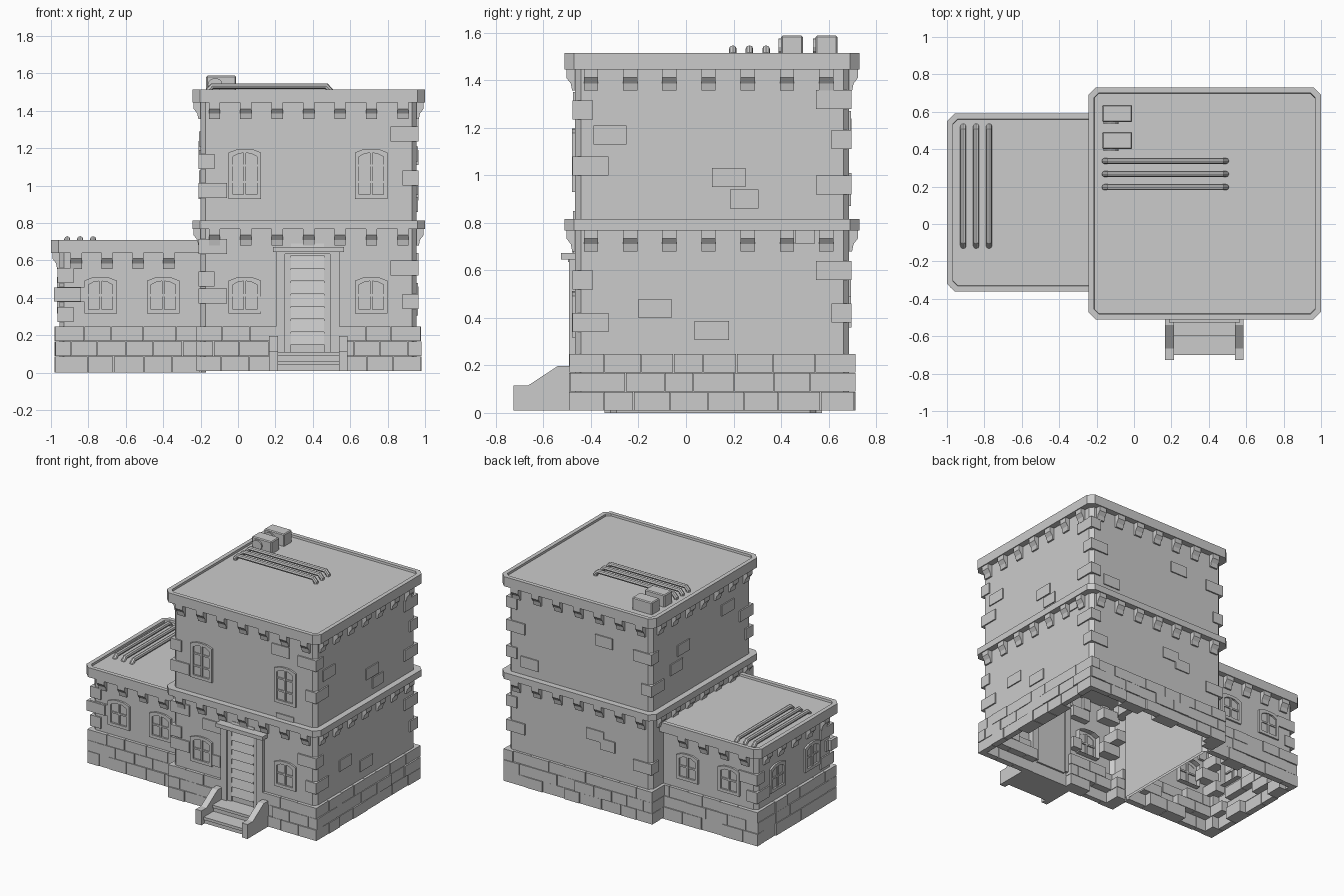
import bpy, bmesh, math, random

if "Cube" in bpy.data.objects:
    bpy.data.objects.remove(bpy.data.objects["Cube"])
random.seed(4)


def finish(bm, name):
    bmesh.ops.recalc_face_normals(bm, faces=bm.faces)
    me = bpy.data.meshes.new(name)
    bm.to_mesh(me)
    bm.free()
    ob = bpy.data.objects.new(name, me)
    bpy.context.collection.objects.link(ob)
    return ob


def skin(bm, loops, cap0=True, cap1=True):
    """Join successive closed loops of points with quads."""
    vs = [[bm.verts.new(p) for p in lp] for lp in loops]
    n = len(vs[0])
    for a, b in zip(vs, vs[1:]):
        for i in range(n):
            bm.faces.new((a[i], a[(i + 1) % n], b[(i + 1) % n], b[i]))
    if cap0:
        bm.faces.new(vs[0][::-1])
    if cap1:
        bm.faces.new(vs[-1])


def octagon(r, z, inset, c):
    x0, x1, y0, y1 = r[0] + inset, r[1] - inset, r[2] + inset, r[3] - inset
    return [(x, y, z) for x, y in [(x0 + c, y0), (x1 - c, y0), (x1, y0 + c), (x1, y1 - c),
                                   (x1 - c, y1), (x0 + c, y1), (x0, y1 - c), (x0, y0 + c)]]


def at(wall, u, z, d):
    """Point on a wall: u along it, z up, d outward."""
    axis, sign, pos = wall
    return (u, pos + sign * d, z) if axis == 'y' else (pos + sign * d, u, z)


def slab(bm, wall, outline, d0, d1):
    skin(bm, [[at(wall, u, z, d) for u, z in outline] for d in (d0, d1)])


def block(bm, wall, u0, u1, z0, z1, d0, d1):
    slab(bm, wall, [(u0, z0), (u1, z0), (u1, z1), (u0, z1)], d0, d1)


def corbels(bm, wall, centres, z):
    prof = [(-.02, z), (.037, z), (.037, z - .035), (.018, z - .06), (.012, z - .09), (-.02, z - .09)]
    for c in centres:
        skin(bm, [[at(wall, c + s, h, d) for d, h in prof] for s in (-.03, .03)])


def base_course(bm, wall, spans, z0):
    for row in range(3):
        for a, b in spans:
            u = a
            while u < b - .001:
                w = random.uniform(.12, .18) * (.55 if u == a and row % 2 else 1)
                e = b if b - u - w < .06 else u + w
                za = z0 if row == 0 else .01 + row * .08
                block(bm, wall, u, e - .003, za, .087 + row * .08,
                      -random.choice((.02, .07)), random.uniform(.018, .027))
                u = e


MAIN = (-.2, .955, -.467, .687)
ANNEX = (-.955, -.17, -.317, .547)
FRONT, BACK = ('y', -1, -.467), ('y', 1, .687)
LEFT, RIGHT = ('x', -1, -.2), ('x', 1, .955)
A_FRONT, A_BACK, A_LEFT = ('y', -1, -.317), ('y', 1, .547), ('x', -1, -.955)

# wall shells, open underneath
for name, r, z0, z1 in (("main_walls", MAIN, .01, 1.46), ("annex_walls", ANNEX, 0, .66)):
    bm = bmesh.new()
    skin(bm, [octagon(r, z0, 0, .025), octagon(r, z1, 0, .025)], False, False)
    finish(bm, name)

# cornices and roofs with a low rim
for name, r, z0, z1, rim in (("main_roof", MAIN, 1.445, 1.515, True), ("floor_cornice", MAIN, .768, .815, False),
                             ("annex_roof", ANNEX, .64, .71, True)):
    bm = bmesh.new()
    loops = [octagon(r, z0, -.044, .04), octagon(r, z1, -.044, .04)]
    if rim:
        loops += [octagon(r, z1, -.014, .025), octagon(r, z1 - .015, -.012, .025)]
    skin(bm, loops)
    finish(bm, name)

# corbels below the cornices
bm = bmesh.new()
for z in (1.446, .77):
    for wall in (FRONT, BACK):
        corbels(bm, wall, [.378 + .168 * i for i in range(-3, 4)], z)
    for wall in (LEFT, RIGHT):
        corbels(bm, wall, [.095 + .165 * i for i in range(-3, 4)], z)
for wall in (A_FRONT, A_BACK):
    corbels(bm, wall, [-.865 + .165 * i for i in range(4)], .645)
corbels(bm, A_LEFT, [.115 + .165 * (i - 2) for i in range(5)], .645)
finish(bm, "corbels")

# stone base courses
bm = bmesh.new()
base_course(bm, FRONT, [(-.222, .23), (.525, .978)], .01)
base_course(bm, BACK, [(-.222, .978)], .01)
base_course(bm, RIGHT, [(-.489, .709)], .01)
base_course(bm, LEFT, [(-.489, -.33), (.56, .709)], .01)
base_course(bm, A_FRONT, [(-.977, -.2)], 0)
base_course(bm, A_BACK, [(-.977, -.2)], 0)
base_course(bm, A_LEFT, [(-.34, .57)], 0)
finish(bm, "base_stones")

# single stones standing out of the walls: centre u, centre z, width
stones = {
    FRONT: [(.675, 1.31, .14), (.71, .81, .14), (.118, .612, .145), (.15, .367, .075)],
    RIGHT: [(-.32, 1.17, .14), (.18, .99, .14), (.245, .9, .12), (-.13, .44, .14), (.108, .347, .145), (.5, .75, .08)],
    BACK: [(.18, 1.23, .14), (.78, .91, .14), (.25, .53, .14), (.15, .48, .12)],
    LEFT: [(.32, 1.15, .14), (.4, 1.04, .14), (-.19, 1.25, .14)],
}
bm = bmesh.new()
for wall, items in stones.items():
    for u, z, w in items:
        block(bm, wall, u - w / 2, u + w / 2, z - .04, z + .04, -.05, .008)
finish(bm, "wall_stones")

# corner stones: x corner, y corner, inward signs, then (z, long side along x)
bm = bmesh.new()
for x, y, sx, sy, items in (
        (-.2, -.467, 1, 1, [(.41, 1), (.5, 0), (.675, 1), (.975, 1), (1.13, 0)]),
        (.955, -.467, -1, 1, [(.38, 0), (.56, 1), (1.04, 0), (1.275, 1)]),
        (.955, .687, -1, -1, [(.42, 1), (.6, 0), (.96, 0), (1.15, 1), (1.32, 0)]),
        (-.2, .687, 1, -1, [(.4, 1), (.97, 0), (1.2, 1)]),
        (-.955, -.317, 1, 1, [(.417, 1), (.52, 0), (.31, 0)]),
        (-.955, .547, 1, -1, [(.34, 0), (.47, 1)])):
    for z, along_x in items:
        lx, ly = (.14, .075) if along_x else (.075, .14)
        xs = sorted((x - sx * .01, x + sx * lx))
        block(bm, ('y', sy, y), xs[0], xs[1], z - .04, z + .04, -.01, ly)
block(bm, ('y', 1, -.317), -.985, -.84, .38, .455, -.022, .05)
finish(bm, "corner_stones")


# windows: arched frame and glazing bars
def arch(c, z0, z1, w, inset):
    w, z0, z1 = w - inset, z0 + inset, z1 - inset
    return [(c - w, z0), (c + w, z0), (c + w, z1 - .02), (c + w * .5, z1 - .003), (c, z1),
            (c - w * .5, z1 - .003), (c - w, z1 - .02)]


def window(bm, wall, c, z0, z1, rows):
    rings = [(0, -.04), (0, .013), (.022, .013), (.022, -.002)]
    skin(bm, [[at(wall, u, z, d) for u, z in arch(c, z0, z1, .087, i)] for i, d in rings], False, False)
    block(bm, wall, c - .007, c + .007, z0 + .02, z1 - .02, -.01, .009)
    for k in range(1, rows):
        z = z0 + (z1 - z0) * k / rows
        block(bm, wall, c - .07, c + .07, z - .006, z + .006, -.01, .008)


bm = bmesh.new()
for c in (.037, .712):
    window(bm, FRONT, c, .93, 1.197, 3)
    window(bm, FRONT, c, .317, .512, 2)
for wall in (A_FRONT, A_BACK):
    for c in (-.735, -.4):
        window(bm, wall, c, .317, .512, 2)
for c in (-.085, .315):
    window(bm, A_LEFT, c, .317, .512, 2)
finish(bm, "windows")

# door frame with lintel
bm = bmesh.new()
for u in (.202, .492):
    block(bm, FRONT, u, u + .05, .11, .645, -.04, .026)
block(bm, FRONT, .187, .567, .645, .673, -.04, .06)
block(bm, FRONT, .25, .495, .635, .646, -.04, .03)
finish(bm, "door_frame")

# louvred door
bm = bmesh.new()
block(bm, FRONT, .25, .494, .1, .64, -.03, .003)
for u in (.25, .46):
    block(bm, FRONT, u, u + .034, .11, .637, 0, .013)
for i in range(8):
    z = .15 + i * .068
    prof = [(0, z), (.016, z), (.004, z + .064), (0, z + .064)]
    skin(bm, [[at(FRONT, u, h, d) for d, h in prof] for u in (.284, .46)])
finish(bm, "door")

# entrance steps and sloping side walls
bm = bmesh.new()
for y, z in ((-.7, .06), (-.6, .11)):
    block(bm, ('y', 1, 0), .205, .55, .01, z, y + .012, -.45)
    block(bm, ('y', 1, 0), .205, .55, z - .02, z, y, -.45)
finish(bm, "entrance_steps")
bm = bmesh.new()
cheek = [(-.727, .01), (-.727, .115), (-.665, .115), (-.54, .197), (-.46, .197), (-.46, .01)]
for x in (.167, .54):
    slab(bm, ('x', 1, x), cheek, 0, .046)
finish(bm, "step_side_walls")


# roof pipes with ends bent down
def pipe(name, a, b, z):
    def mid(t, h):
        return (a[0] + (b[0] - a[0]) * t, a[1] + (b[1] - a[1]) * t, h)
    path = [(0, z - .03), (0, z - .006), (.03, z + .015), (.97, z + .015), (1, z - .006), (1, z - .03)]
    axis = 0 if a[0] != b[0] else 1
    bm = bmesh.new()
    loops = []
    for i, (t, h) in enumerate(path):
        tilt = (0, math.pi / 8, math.pi * .38, math.pi * .62, math.pi * .875, math.pi)[i]
        loop = []
        for k in range(8):
            ang = k * math.pi / 4
            p = list(mid(t, h))
            p[1 - axis] += .016 * math.cos(ang)
            p[axis] += -.016 * math.sin(ang) * math.cos(tilt)
            p[2] += .016 * math.sin(ang) * math.sin(tilt)
            loop.append(p)
        loops.append(loop)
    skin(bm, loops)
    finish(bm, name)


for i in range(3):
    pipe("main_roof_pipe", (-.157, .197 + .07 * i), (.492, .197 + .07 * i), 1.517)
    pipe("annex_roof_pipe", (-.913 + .069 * i, -.117), (-.913 + .069 * i, .522), .7)

# roof cooling units with round fan
for y in (.4, .545):
    bm = bmesh.new()
    unit = ('y', -1, y)
    block(bm, unit, -.17, -.01, 1.49, 1.588, -.092, 0)
    bmesh.ops.bevel(bm, geom=bm.edges[:], offset=.006, segments=1, affect='EDGES')
    fan = [(-.122 + .04 * math.cos(k * math.pi / 6), 1.54 + .035 * math.sin(k * math.pi / 6)) for k in range(12)]
    slab(bm, unit, fan, -.01, .01)
    finish(bm, "cooling_unit")
